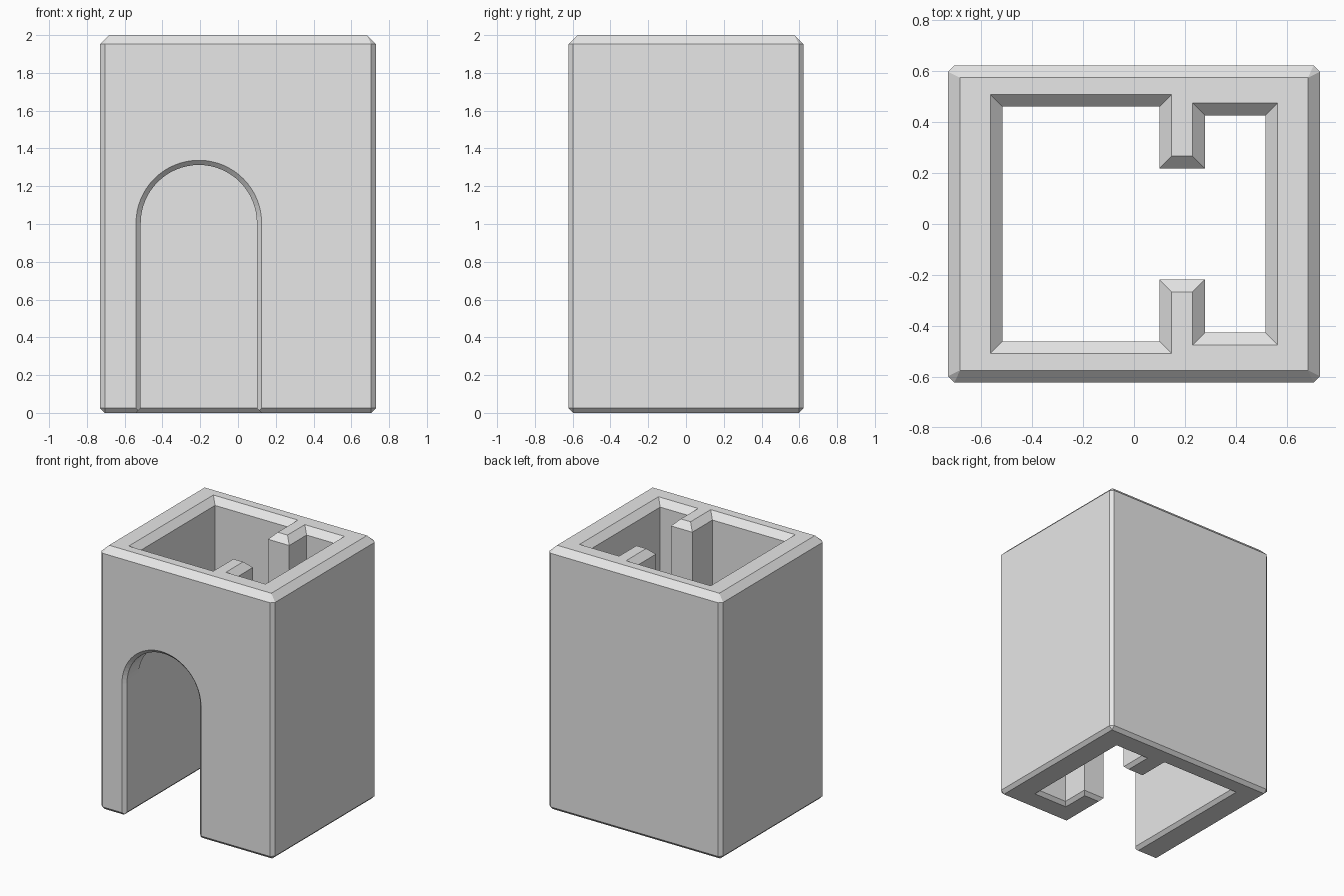
import bpy, bmesh, math

cube = bpy.data.objects.get("Cube")
if cube:
    bpy.data.objects.remove(cube, do_unlink=True)

HALF_X, HALF_Y, HEIGHT = 0.73, 0.622, 2.0
RIM = 0.048      # wide chamfer along the top
EDGE = 0.025     # narrow chamfer on all other outer edges

stone = bpy.data.materials.new("light_grey")
stone.use_nodes = True
stone.diffuse_color = (0.8, 0.8, 0.8, 1)
stone.node_tree.nodes["Principled BSDF"].inputs["Base Color"].default_value = (0.8, 0.8, 0.8, 1)


def add_object(name, bm):
    bmesh.ops.recalc_face_normals(bm, faces=bm.faces[:])
    mesh = bpy.data.meshes.new(name)
    bm.to_mesh(mesh)
    bm.free()
    mesh.materials.append(stone)
    obj = bpy.data.objects.new(name, mesh)
    bpy.context.collection.objects.link(obj)
    return obj


def loft(name, rings):
    """Join rings of equal length into a closed solid."""
    bm = bmesh.new()
    loops = [[bm.verts.new(p) for p in ring] for ring in rings]
    n = len(loops[0])
    for a, b in zip(loops, loops[1:]):
        for i in range(n):
            j = (i + 1) % n
            bm.faces.new((a[i], a[j], b[j], b[i]))
    bm.faces.new(loops[0])
    bm.faces.new(loops[-1])
    return add_object(name, bm)


def plan_ring(plan, grow, z):
    """Grow a right-angled counter-clockwise plan outward, with mitred corners."""
    ring = []
    for i, (x, y) in enumerate(plan):
        px, py = plan[i - 1]
        nx, ny = plan[(i + 1) % len(plan)]
        for dx, dy in ((x - px, y - py), (nx - x, ny - y)):
            length = math.hypot(dx, dy)
            x += grow * dy / length if abs(dy) > abs(dx) else 0
            y -= grow * dx / length if abs(dx) > abs(dy) else 0
        ring.append((x, y, z))
    return ring


def cut(target, cutter):
    mod = target.modifiers.new("cut", "BOOLEAN")
    mod.operation = "DIFFERENCE"
    mod.solver = "EXACT"
    mod.object = cutter
    bpy.context.view_layer.objects.active = target
    bpy.ops.object.modifier_apply(modifier=mod.name)
    bpy.data.objects.remove(cutter, do_unlink=True)


# Outer block with chamfered edges
bm = bmesh.new()
for sx in (-1, 1):
    for sy in (-1, 1):
        for z, inset in ((0, EDGE), (HEIGHT, RIM)):
            bm.verts.new((sx * (HALF_X - inset), sy * (HALF_Y - inset), z))
        for z in (EDGE, HEIGHT - RIM):
            bm.verts.new((sx * (HALF_X - EDGE), sy * HALF_Y, z))
            bm.verts.new((sx * HALF_X, sy * (HALF_Y - EDGE), z))
bmesh.ops.convex_hull(bm, input=bm.verts[:])
bmesh.ops.dissolve_limit(bm, angle_limit=0.01, verts=bm.verts[:], edges=bm.edges[:])
tower = add_object("tower_walls", bm)

# Two joined rooms, open above and below, leaving a pair of partition stubs
LEFT, RIGHT = -0.515, 0.1
front_half = [(LEFT, -0.46), (RIGHT, -0.46), (RIGHT, -0.218),
              (0.278, -0.218), (0.278, -0.426), (0.515, -0.426)]
rooms = front_half + [(x, -y) for x, y in reversed(front_half)]
cut(tower, loft("room_cutter", [plan_ring(rooms, g, z) for g, z in (
    (EDGE, -0.1), (EDGE, 0), (0, EDGE),
    (0, HEIGHT - RIM), (RIM, HEIGHT), (RIM, HEIGHT + 0.1))]))

# Arched doorway with a chamfered outer edge
SPRING, SEGMENTS = 1.005, 32
MID, RADIUS = (LEFT + RIGHT) / 2, (RIGHT - LEFT) / 2


def arch_ring(grow, y):
    r = RADIUS + grow
    ring = [(MID + r, y, -0.1)]
    for i in range(SEGMENTS + 1):
        a = math.pi * i / SEGMENTS
        ring.append((MID + r * math.cos(a), y, SPRING + r * math.sin(a)))
    return ring + [(MID - r, y, -0.1)]


cut(tower, loft("door_cutter", [arch_ring(g, y) for g, y in (
    (EDGE, -0.7), (EDGE, -HALF_Y), (0, EDGE - HALF_Y), (0, -0.3))]))

# Chamfer at the foot of the door jambs
doorway = [(LEFT, -0.7), (RIGHT, -0.7), (RIGHT, -0.3), (LEFT, -0.3)]
cut(tower, loft("foot_cutter", [plan_ring(doorway, g, z) for g, z in (
    (EDGE, -0.1), (EDGE, 0), (0, EDGE))]))

# Merge leftover flat pieces
bm = bmesh.new()
bm.from_mesh(tower.data)
bmesh.ops.remove_doubles(bm, verts=bm.verts[:], dist=0.0002)
bmesh.ops.dissolve_limit(bm, angle_limit=0.005, verts=bm.verts[:], edges=bm.edges[:])
bm.to_mesh(tower.data)
bm.free()
